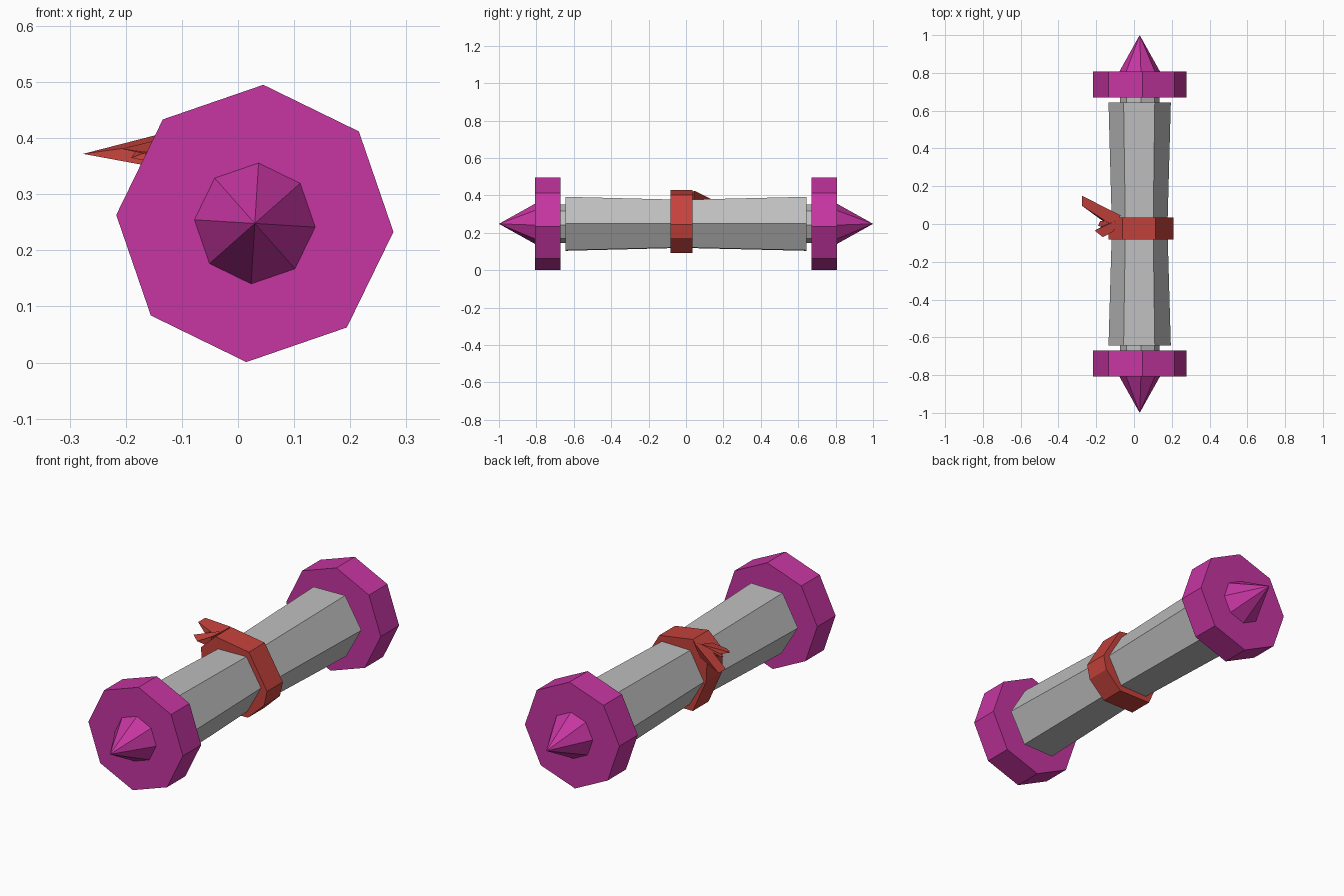
import bpy, bmesh
from math import cos, sin, radians

if "Cube" in bpy.data.objects:
    bpy.data.objects.remove(bpy.data.objects["Cube"])

CX, CZ = 0.03, 0.248  # scroll axis, running along y


def material(name, color):
    m = bpy.data.materials.new(name)
    m.diffuse_color = (*color, 1)
    m.use_nodes = True
    m.node_tree.nodes["Principled BSDF"].inputs["Base Color"].default_value = m.diffuse_color
    return m


MAGENTA = material("magenta", (0.57, 0.036, 0.36))
PAPER = material("paper grey", (0.52, 0.52, 0.52))
RED = material("ribbon red", (0.56, 0.055, 0.045))


def ring(n, r, y, start):
    return [(CX + r * cos(radians(start + 360 * i / n)), y,
             CZ + r * sin(radians(start + 360 * i / n))) for i in range(n)]


def build(name, mat, verts, faces):
    bm = bmesh.new()
    vs = [bm.verts.new(v) for v in verts]
    for f in faces:
        bm.faces.new([vs[i] for i in f])
    bmesh.ops.recalc_face_normals(bm, faces=bm.faces)
    me = bpy.data.meshes.new(name)
    bm.to_mesh(me)
    bm.free()
    me.materials.append(mat)
    ob = bpy.data.objects.new(name, me)
    bpy.context.collection.objects.link(ob)
    return ob


def prism(name, mat, a, b):
    n = len(a)
    faces = [(i, (i + 1) % n, n + (i + 1) % n, n + i) for i in range(n)]
    return build(name, mat, a + b, faces + [tuple(range(n)), tuple(range(n, 2 * n))])


# Rod through the middle
prism("rod", PAPER, ring(8, 0.104, -0.68, 86.5), ring(8, 0.104, 0.68, 86.5))

# End discs and pointed caps
for side, s in (("front", -1), ("back", 1)):
    prism(side + "_disc", MAGENTA, ring(8, 0.2475, s * 0.67, 86.5), ring(8, 0.2475, s * 0.807, 86.5))
    base = ring(8, 0.109, s * 0.805, 86.5)
    build(side + "_point", MAGENTA, base + [(CX, s * 1.0, CZ)],
          [(i, (i + 1) % 8, 8) for i in range(8)] + [tuple(range(8))])

# Paper roll: hexagon pinched at the middle, faces split by diagonals
verts = ring(6, 0.165, -0.643, 1) + ring(6, 0.147, -0.02, 1) + ring(6, 0.165, 0.643, 1)
faces = [tuple(range(6)), tuple(range(12, 18))]
for i in range(6):
    j = (i + 1) % 6
    faces += [(i, j, 6 + i), (j, 6 + j, 6 + i),
              (6 + i, 6 + j, 12 + i), (6 + j, 12 + j, 12 + i)]
build("paper_roll", PAPER, verts, faces)

# Ribbon band, rising to a knot at the upper left
outline = [(0.21, 0.243), (0.115, 0.403), (-0.06, 0.43), (-0.135, 0.36),
           (-0.13, 0.25), (-0.06, 0.092), (0.11, 0.092), (0.195, 0.173)]
prism("ribbon_band", RED, [(x, -0.083, z) for x, z in outline],
      [(x, 0.035, z) for x, z in outline])


# Ribbon tails: wedges from a base quad to a tip edge
def tail(name, base, tip):
    build(name, RED, base + tip,
          [(0, 1, 2, 3), (0, 1, 5, 4), (3, 2, 5, 4), (0, 3, 4), (1, 2, 5)])


tail("long_tail", [(-0.07, 0.045, 0.425), (-0.11, -0.01, 0.395), (-0.13, -0.01, 0.345), (-0.1, 0.04, 0.36)],
     [(-0.276, 0.15, 0.372), (-0.276, 0.097, 0.372)])
tail("short_tail", [(-0.09, 0.02, 0.41), (-0.11, -0.04, 0.4), (-0.12, -0.04, 0.35), (-0.11, 0.02, 0.36)],
     [(-0.208, -0.035, 0.381), (-0.165, -0.07, 0.375)])
tail("knot_fold", [(-0.09, 0.025, 0.41), (-0.1, -0.03, 0.4), (-0.12, -0.03, 0.35), (-0.11, 0.02, 0.36)],
     [(-0.18, 0.015, 0.38), (-0.19, -0.01, 0.365)])
